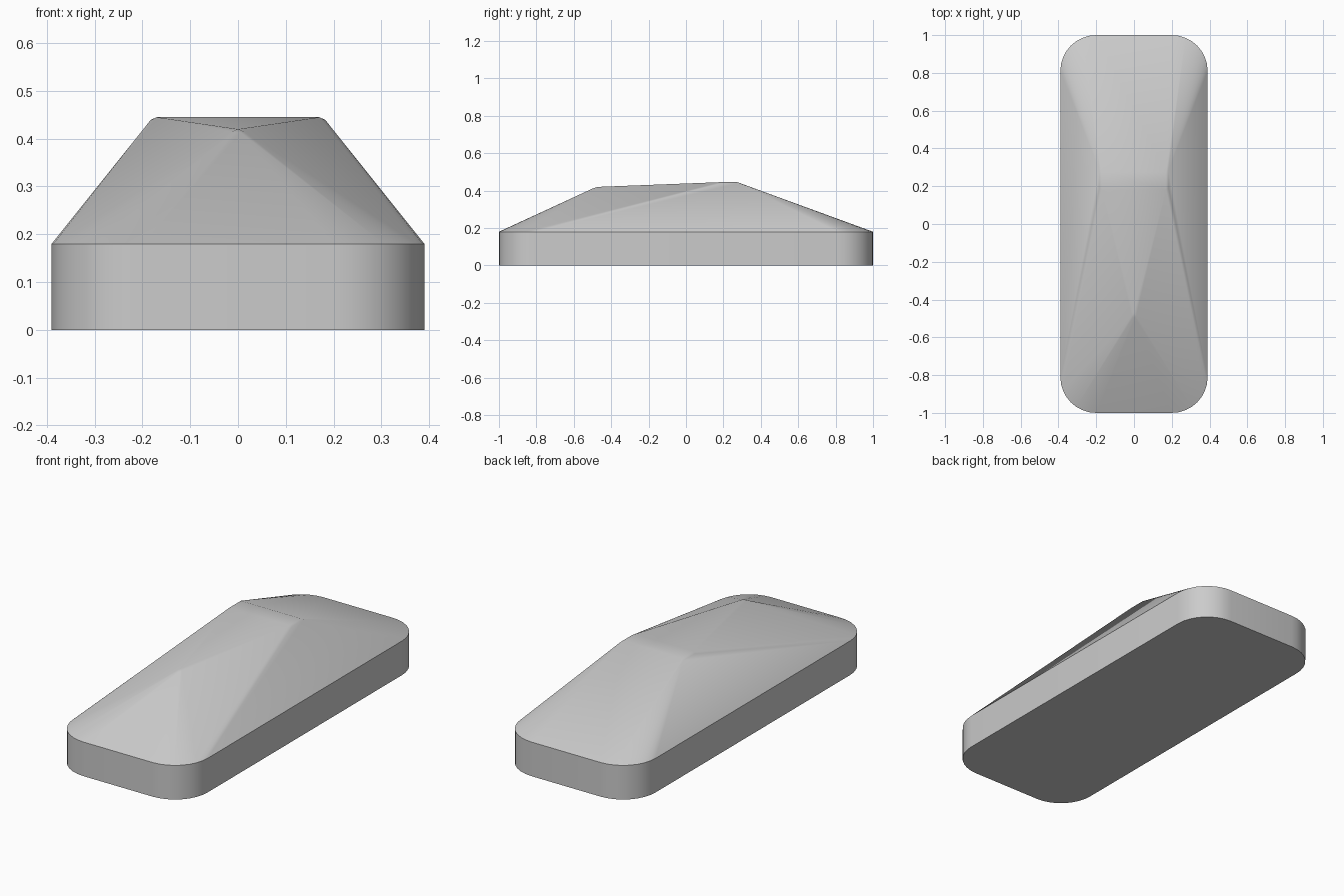
import bpy, bmesh
from math import cos, sin, pi, radians

cube = bpy.data.objects.get("Cube")
if cube:
    bpy.data.objects.remove(cube, do_unlink=True)

HALF_X, HALF_Y, RADIUS, WALL = 0.39, 1.0, 0.19, 0.18
STEPS = 8

grey = bpy.data.materials.new("plain_grey")
grey.use_nodes = True
colour = (0.6, 0.6, 0.6, 1)
grey.diffuse_color = colour
grey.node_tree.nodes["Principled BSDF"].inputs["Base Color"].default_value = colour


def rounded_outline(z):
    """Rounded rectangle ring at height z."""
    points = []
    for quarter, (sx, sy) in enumerate([(1, 1), (-1, 1), (-1, -1), (1, -1)]):
        for i in range(STEPS + 1):
            a = (quarter + i / STEPS) * pi / 2
            points.append((sx * (HALF_X - RADIUS) + RADIUS * cos(a),
                           sy * (HALF_Y - RADIUS) + RADIUS * sin(a), z))
    return points


# Roof: softened front peak and a softened rear ridge, mirrored in x
peak = [(0, -0.47, 0.42), (0.012, -0.485, 0.415), (0.006, -0.495, 0.413)]
ridge = [(0.17, 0.18, 0.445), (0.17, 0.275, 0.445), (0.183, 0.19, 0.439),
         (0.182, 0.285, 0.44), (0.189, 0.2, 0.43), (0.189, 0.29, 0.43)]
roof = [(s * x, y, z) for x, y, z in peak + ridge for s in (1, -1)]

# Faceted body: rounded wall capped by the sloping roof
bm = bmesh.new()
for p in rounded_outline(0) + rounded_outline(WALL) + roof:
    bm.verts.new(p)
bmesh.ops.remove_doubles(bm, verts=bm.verts, dist=0.0005)
hull = bmesh.ops.convex_hull(bm, input=bm.verts)
loose = {g for g in hull["geom_interior"] + hull["geom_unused"]
         if isinstance(g, bmesh.types.BMVert)}
bmesh.ops.delete(bm, geom=list(loose), context="VERTS")
bmesh.ops.dissolve_limit(bm, angle_limit=radians(0.5), verts=bm.verts, edges=bm.edges)
bmesh.ops.recalc_face_normals(bm, faces=bm.faces)

mesh = bpy.data.meshes.new("faceted_body")
bm.to_mesh(mesh)
bm.free()
mesh.materials.append(grey)
body = bpy.data.objects.new("faceted_body", mesh)
bpy.context.collection.objects.link(body)

# Smooth rounded edges, crisp wall top and base
bpy.ops.object.select_all(action="DESELECT")
body.select_set(True)
bpy.context.view_layer.objects.active = body
bpy.ops.object.shade_smooth_by_angle(angle=radians(30))
